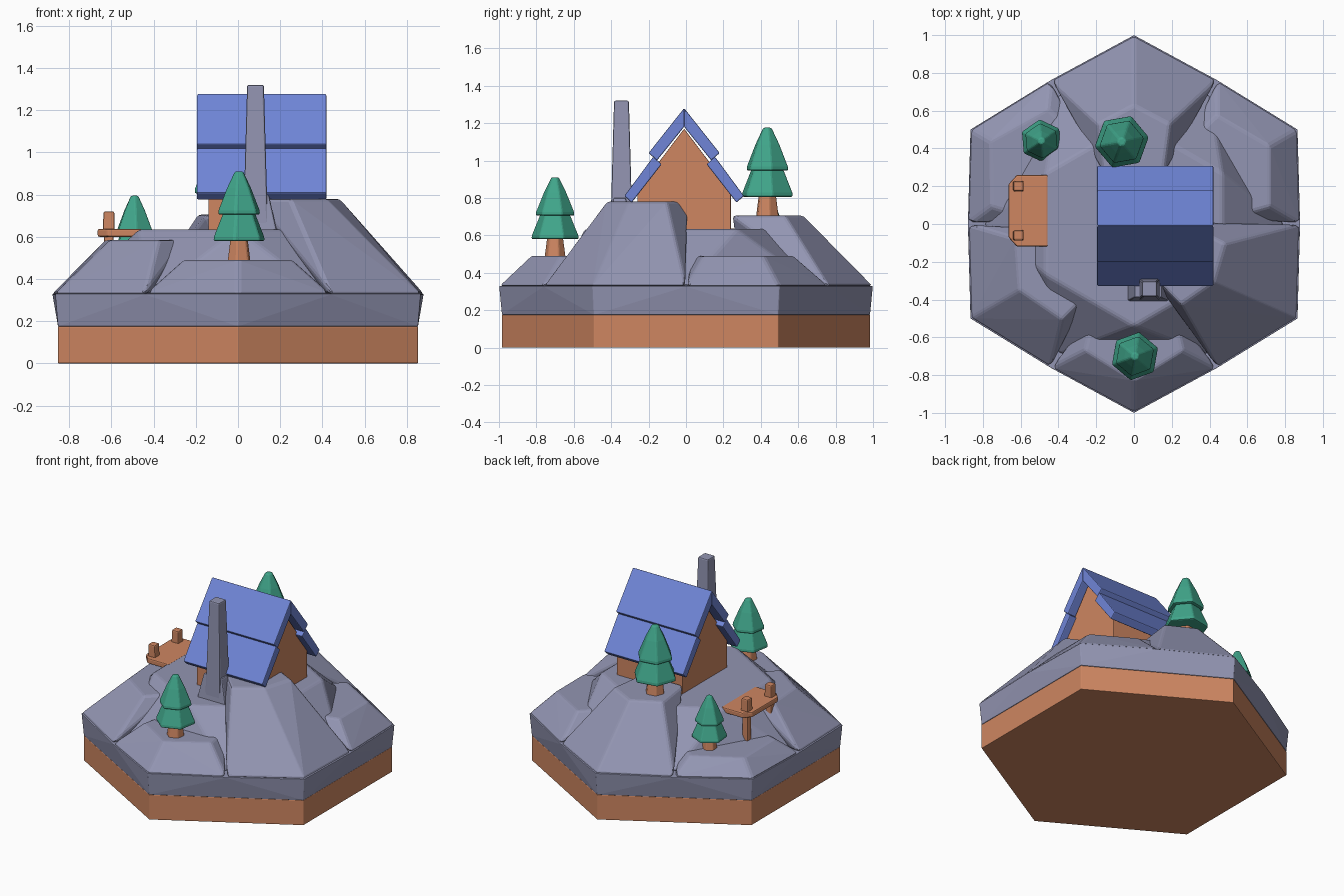
import bpy, bmesh
from math import radians, sin, cos, pi

cube = bpy.data.objects.get("Cube")
if cube:
    bpy.data.objects.remove(cube)


def material(name, rgb):
    m = bpy.data.materials.new(name)
    m.use_nodes = True
    m.diffuse_color = (*rgb, 1)
    m.node_tree.nodes["Principled BSDF"].inputs["Base Color"].default_value = (*rgb, 1)
    return m


ROCK = material("grey_rock", (.29, .30, .445))
WOOD = material("orange_wood", (.62, .24, .12))
ROOF = material("blue_roof", (.16, .235, .68))
LEAF = material("green_leaves", (.051, .376, .254))


def hull(name, pts, mat, bevel=.008):
    """Solid convex part around a few points, with softened edges."""
    bm = bmesh.new()
    verts = [bm.verts.new(p) for p in pts]
    out = bmesh.ops.convex_hull(bm, input=verts)
    inner = [g for g in out["geom_interior"] if isinstance(g, bmesh.types.BMVert)]
    bmesh.ops.delete(bm, geom=inner, context="VERTS")
    bmesh.ops.dissolve_limit(bm, angle_limit=radians(1), verts=bm.verts, edges=bm.edges)
    bmesh.ops.recalc_face_normals(bm, faces=bm.faces)
    me = bpy.data.meshes.new(name)
    bm.to_mesh(me)
    bm.free()
    me.materials.append(mat)
    ob = bpy.data.objects.new(name, me)
    bpy.context.collection.objects.link(ob)
    if bevel:
        mod = ob.modifiers.new("Soft edges", "BEVEL")
        mod.width = bevel
        mod.segments = 2
        mod.limit_method = "ANGLE"
        mod.angle_limit = radians(25)
    return ob


def ring(r, z, n=6, x=0, y=0, turn=90):
    return [(x + r * cos(radians(turn) + 2 * pi * i / n),
             y + r * sin(radians(turn) + 2 * pi * i / n), z) for i in range(n)]


def rect(x, y, hx, hy, z):
    return [(x + sx * hx, y + sy * hy, z) for sx in (-1, 1) for sy in (-1, 1)]


def box(name, x, y, hx, hy, z0, z1, mat, taper=1):
    return hull(name, rect(x, y, hx, hy, z0) + rect(x, y, hx * taper, hy * taper, z1), mat)


def polar(deg, along, across, z):
    a = radians(deg)
    return (along * cos(a) - across * sin(a), along * sin(a) + across * cos(a), z)


# Layered hexagonal ground
RIM = .33
hull("soil_base", ring(.985, 0) + ring(.985, .175), WOOD, .004)
hull("rock_base", ring(.985, .175) + ring(1, RIM) + ring(.88, RIM, turn=60), ROCK, .004)

# Central plateau and one terraced hill towards each corner
hull("central_plateau", ring(.8, RIM, turn=60) + ring(.54, .635), ROCK, .015)
hills = [  # name, corner angle, top angle, height, tip, middle, half width, inner
    ("front", -90, -90, .49, .83, .67, .26, .45),
    ("front_left", -30, -36, .78, .52, .45, .2, .2),
    ("back_left", 30, 30, .49, .83, .67, .28, .45),
    ("back", 90, 90, .705, .63, .53, .19, .25),
    ("back_right", 150, 150, .43, .88, .7, .3, .45),
    ("front_right", 210, 210, .585, .7, .58, .25, .4),
]
for name, corner, top, h, tip, mid, half, inner in hills:
    pts = [polar(corner, 1, 0, RIM), polar(corner + 30, .88, 0, RIM),
           polar(corner - 30, .88, 0, RIM), polar(corner, .3, 0, RIM)]
    pts += [polar(top, tip, 0, h), polar(top, inner, 0, h),
            polar(top, mid, half, h), polar(top, mid, -half, h)]
    pts += [polar(top, inner, s * half * .8, h) for s in (-1, 1)]
    hull(name + "_hill", pts, ROCK, .015)

# House walls with gables
RIDGE = -.01
gable = [(-.25, .6), (.25, .6), (.25, .84), (0, 1.17), (-.25, .84)]
hull("house_walls", [(x, RIDGE + y, z) for x in (-.14, .37) for y, z in gable], WOOD, .004)

# Two overlapping roof slabs on each slope
slabs = {
    "upper_roof": [(0, 1.28), (.19, 1.04), (.145, 1.0), (0, 1.18)],
    "lower_roof": [(.165, 1.02), (.32, .81), (.28, .775), (.12, .98)],
}
for part, profile in slabs.items():
    for side, s in (("front", -1), ("back", 1)):
        hull(side + "_" + part,
             [(x, RIDGE + s * y, z) for x in (-.195, .42) for y, z in profile], ROOF, .006)

# Chimney on a flared foot
box("chimney_foot", .075, -.355, .115, .055, .6, .8, ROCK, .62)
box("chimney", .083, -.345, .06, .06, .6, 1.32, ROCK, .66)

# Viewing deck with posts and legs
deck = [(-.455, -.12), (-.455, .26), (-.62, .26), (-.665, .21), (-.665, -.07), (-.62, -.12)]
hull("deck", [(x, y, z) for x, y in deck for z in (.6, .637)], WOOD)
for side, y in (("front", -.06), ("back", .2)):
    box(side + "_deck_post", -.612, y, .028, .028, .63, .72, WOOD, .92)
    box(side + "_deck_leg", -.612, y, .022, .022, .4, .61, WOOD)


# Pine trees
def tree(name, x, y, z, s, turn):
    def tier(part, levels, mat):
        pts = []
        for r, h in levels:
            pts += ring(r * s, z + h * s, 6, x, y, turn)
        hull(name + part, pts, mat, .008 * s)
    tier("_trunk", [(.06, -.02), (.058, 0), (.042, .12)], WOOD)
    tier("_lower_leaves", [(.13, .09), (.128, .11), (.07, .25)], LEAF)
    tier("_upper_leaves", [(.107, .215), (.105, .235), (.062, .34), (.022, .42)], LEAF)


tree("front_tree", .005, -.7, .49, 1, 20)
tree("back_tree", -.065, .435, .705, 1.12, 10)
tree("side_tree", -.49, .44, .425, .88, 35)
